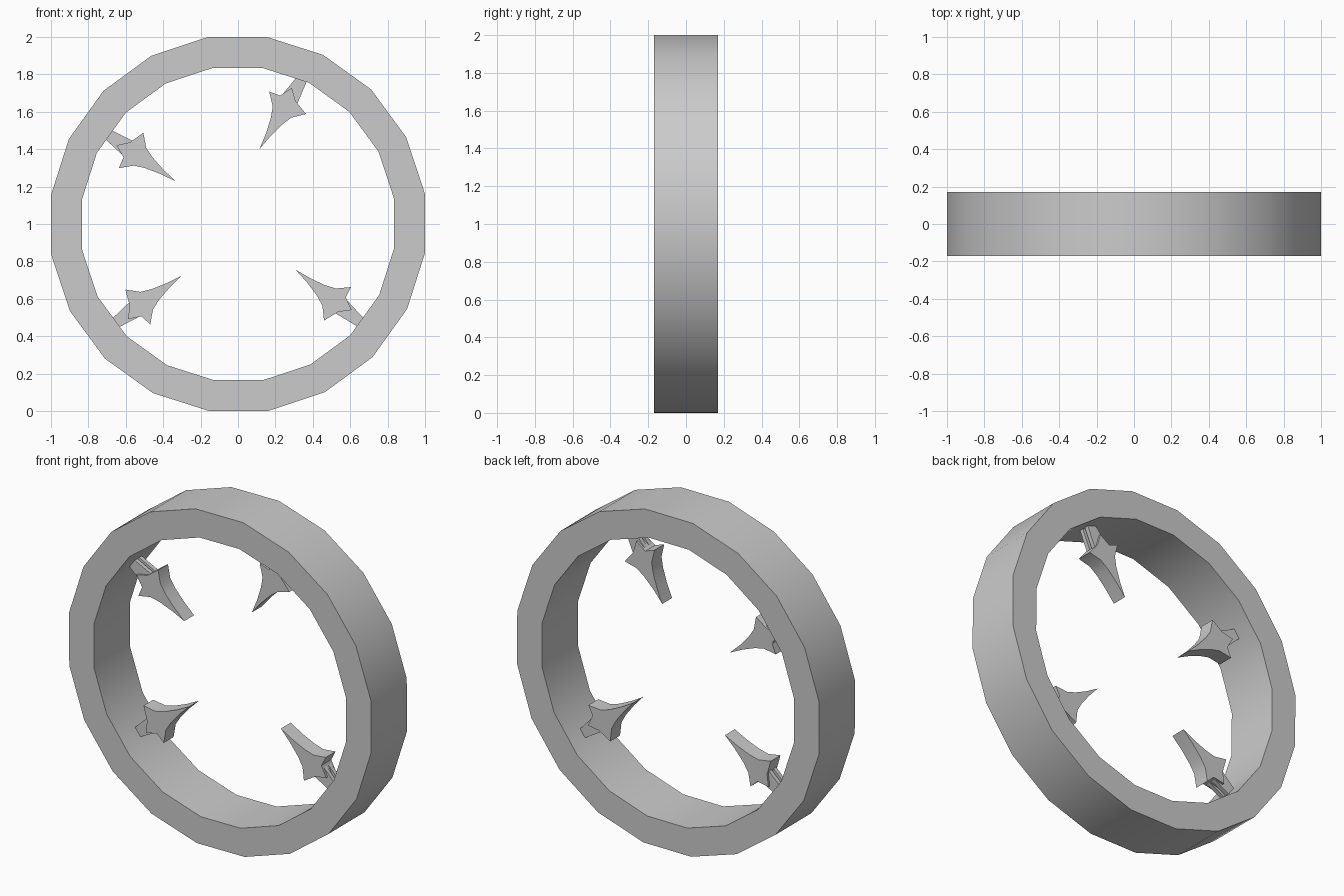
import bpy, bmesh, math

if "Cube" in bpy.data.objects:
    bpy.data.objects.remove(bpy.data.objects["Cube"])


def prism(name, pts, y0, y1):
    """Extrude an outline in the xz plane from y0 to y1."""
    bm = bmesh.new()
    face = bm.faces.new([bm.verts.new((x, y0, z)) for x, z in pts])
    res = bmesh.ops.extrude_face_region(bm, geom=[face])
    for v in res["geom"]:
        if isinstance(v, bmesh.types.BMVert):
            v.co.y = y1
    return finish(name, bm)


def finish(name, bm):
    bmesh.ops.recalc_face_normals(bm, faces=bm.faces[:])
    me = bpy.data.meshes.new(name)
    bm.to_mesh(me)
    bm.free()
    ob = bpy.data.objects.new(name, me)
    bpy.context.collection.objects.link(ob)
    bpy.ops.object.select_all(action='DESELECT')
    ob.select_set(True)
    bpy.context.view_layer.objects.active = ob
    bpy.ops.object.shade_smooth_by_angle(angle=math.radians(30))
    return ob


# Ring: rectangular section swept through 20 sides
N, section = 20, [(1.012, -0.17), (1.012, 0.17), (0.845, 0.17), (0.845, -0.17)]
bm = bmesh.new()
loops = []
for i in range(N):
    a = math.radians(9.3) + 2 * math.pi * i / N
    loops.append([bm.verts.new((r * math.cos(a), y, 1 + r * math.sin(a))) for r, y in section])
for i in range(N):
    p, q = loops[i], loops[(i + 1) % N]
    for j in range(4):
        k = (j + 1) % 4
        bm.faces.new((p[j], p[k], q[k], q[j]))
finish("ring", bm)

# Barb outline: distance outward from the tip, sideways offset
barb = [(0, 0), (0.09, 0.014), (0.175, 0.035), (0.232, 0.058), (0.29, 0.115),
        (0.303, 0.053), (0.37, 0.022), (0.32, -0.032), (0.29, -0.115),
        (0.232, -0.058), (0.175, -0.035), (0.09, -0.014)]
stem = [(0.29, 0.05), (0.445, 0.028), (0.445, -0.028), (0.29, -0.05)]

# Four inward-pointing barbs, each held by a forked stem: tip x, tip z, angle
for i, (tx, tz, deg) in enumerate([(0.115, 1.40, 58.8), (-0.333, 1.228, 145.3),
                                   (-0.30, 0.725, 215.6), (0.307, 0.756, -39)]):
    c, s = math.cos(math.radians(deg)), math.sin(math.radians(deg))

    def place(pts):
        return [(tx + u * c - v * s, tz + u * s + v * c) for u, v in pts]

    prism(f"barb_{i + 1}", place(barb), -0.033, 0.06)
    prism(f"stem_front_{i + 1}", place(stem), -0.02, 0.005)
    prism(f"stem_back_{i + 1}", place(stem), 0.022, 0.047)
